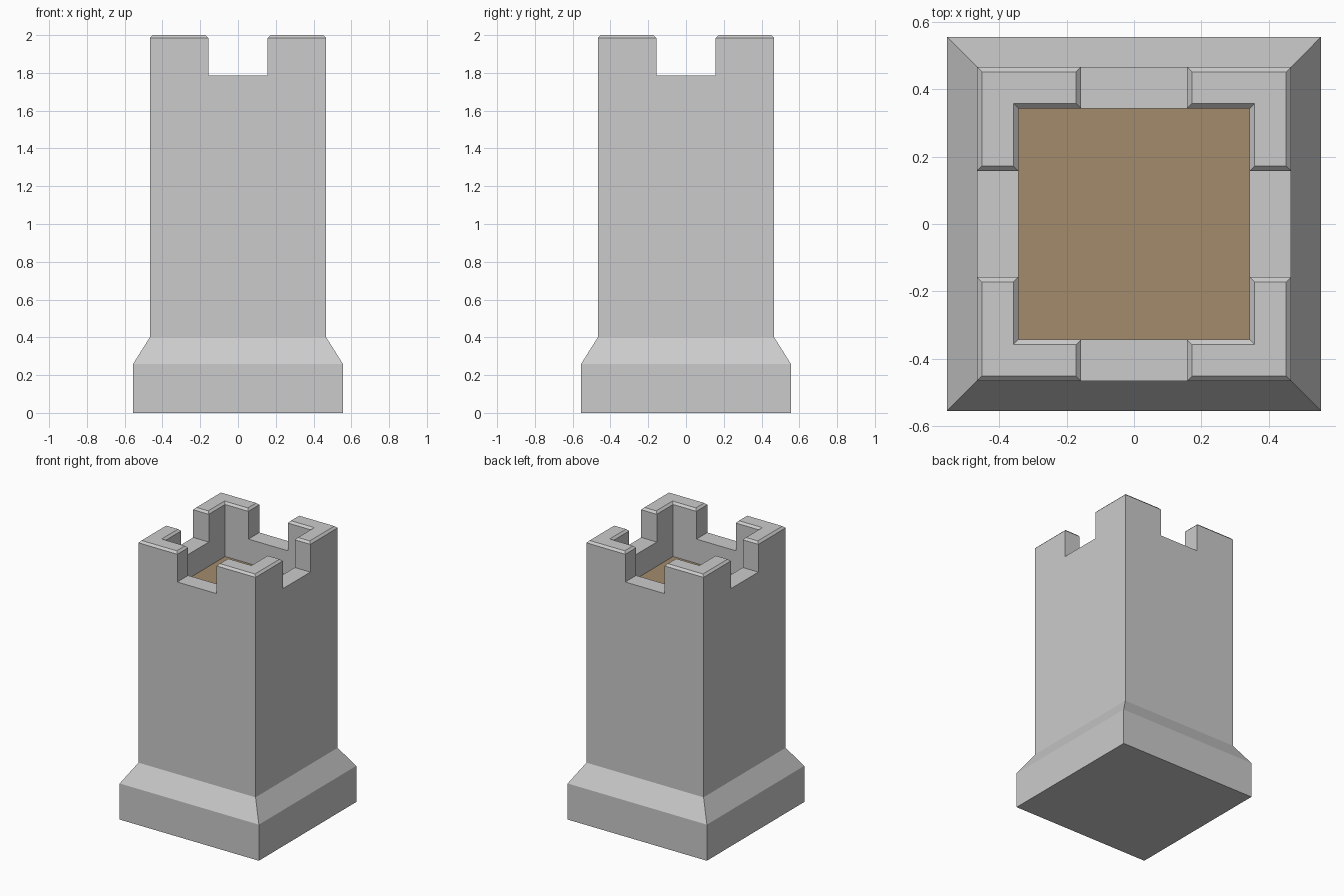
import bpy, bmesh
from mathutils import Matrix, Vector
from math import pi

if "Cube" in bpy.data.objects:
    bpy.data.objects.remove(bpy.data.objects["Cube"])

OUT, INN, GAP, BASE = 0.467, 0.343, 0.157, 0.555
WALL_Z, TOP_Z, FLOOR_Z, CHAMFER = 1.785, 2.0, 1.61, 0.015


def finish(bm, name, material=None):
    mesh = bpy.data.meshes.new(name)
    bm.to_mesh(mesh)
    bm.free()
    obj = bpy.data.objects.new(name, mesh)
    bpy.context.collection.objects.link(obj)
    if material:
        mesh.materials.append(material)
    return obj


def extrude_ring(bm, edges, z, scale=1.0):
    """Extrude an edge ring to height z, scaling it about the axis."""
    geom = bmesh.ops.extrude_edge_only(bm, edges=edges)["geom"]
    for v in [g for g in geom if isinstance(g, bmesh.types.BMVert)]:
        v.co = Vector((v.co.x * scale, v.co.y * scale, z))
    return [g for g in geom if isinstance(g, bmesh.types.BMEdge)]


# Wall top: four L-shaped corners and four gaps between them
bm = bmesh.new()
corner = [(OUT, GAP), (OUT, OUT), (GAP, OUT), (GAP, INN), (INN, INN), (INN, GAP)]
gap = [(GAP, INN), (GAP, OUT), (-GAP, OUT), (-GAP, INN)]
for k in range(4):
    turn = Matrix.Rotation(k * pi / 2, 4, 'Z')
    for outline in (corner, gap):
        bm.faces.new([bm.verts.new(turn @ Vector((x, y, WALL_Z))) for x, y in outline])
bmesh.ops.remove_doubles(bm, verts=bm.verts[:], dist=1e-4)

# Corner battlements with chamfered tops
tops = bmesh.ops.extrude_discrete_faces(
    bm, faces=[f for f in bm.faces if len(f.verts) == 6])["faces"]
tops = [f for f in tops if len(f.verts) == 6]
for v in {v for f in tops for v in f.verts}:
    v.co.z = TOP_Z - CHAMFER
bmesh.ops.inset_individual(bm, faces=tops, thickness=CHAMFER, use_even_offset=True)
for v in {v for f in tops for v in f.verts}:
    v.co.z = TOP_Z

# Outer wall, sloped plinth and underside; inner wall down to the floor
rim = [e for e in bm.edges if e.is_boundary]
outer = [e for e in rim if all(max(abs(v.co.x), abs(v.co.y)) > 0.4 for v in e.verts)]
inner = [e for e in rim if e not in outer]
ring = extrude_ring(bm, outer, 0.40)
ring = extrude_ring(bm, ring, 0.26, BASE / OUT)
ring = extrude_ring(bm, ring, 0.0)
bmesh.ops.contextual_create(bm, geom=ring)
extrude_ring(bm, inner, FLOOR_Z)
bmesh.ops.recalc_face_normals(bm, faces=bm.faces[:])
finish(bm, "tower_walls")

# Brown floor
brown = bpy.data.materials.new("brown_floor")
brown.diffuse_color = (0.36, 0.26, 0.15, 1)
brown.use_nodes = True
brown.node_tree.nodes["Principled BSDF"].inputs["Base Color"].default_value = brown.diffuse_color
bm = bmesh.new()
bmesh.ops.create_grid(bm, x_segments=1, y_segments=1, size=INN,
                      matrix=Matrix.Translation((0, 0, FLOOR_Z)))
finish(bm, "tower_floor", brown)
